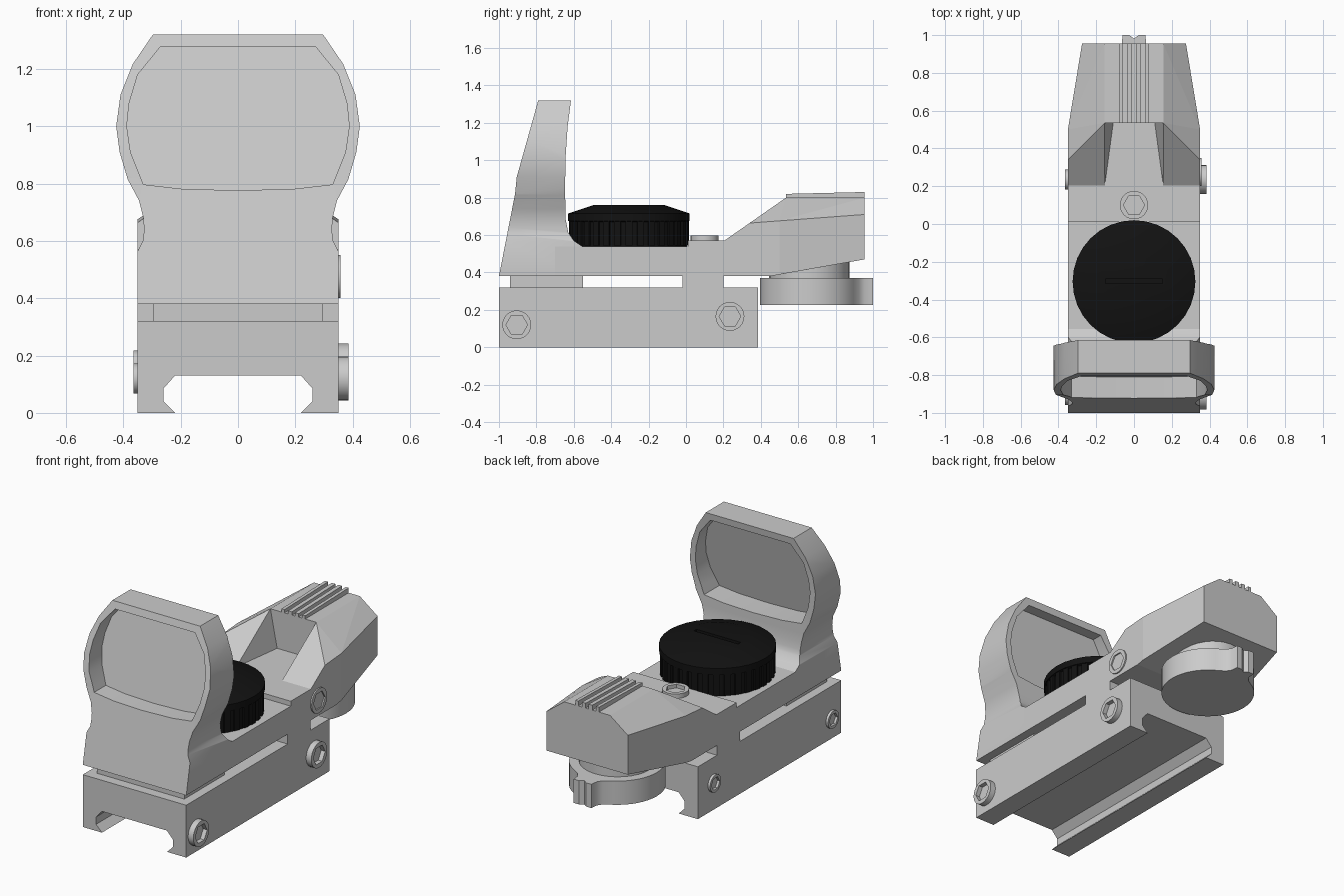
import bpy, bmesh
from math import sin, cos, pi, radians

if "Cube" in bpy.data.objects:
    bpy.data.objects.remove(bpy.data.objects["Cube"])


def finish(name, bm, angle=0):
    bmesh.ops.recalc_face_normals(bm, faces=bm.faces)
    me = bpy.data.meshes.new(name)
    bm.to_mesh(me)
    bm.free()
    ob = bpy.data.objects.new(name, me)
    bpy.context.collection.objects.link(ob)
    if angle:
        smooth(ob, angle)
    return ob


def smooth(ob, angle=30):
    ob.data.shade_smooth()
    ob.data.set_sharp_from_angle(angle=radians(angle))


def prism(name, pts, axis, a, b, angle=0):
    """Extrude a 2D outline along an axis from a to b."""
    place = {'x': lambda p: (a, p[0], p[1]), 'y': lambda p: (p[0], a, p[1]),
             'z': lambda p: (p[0], p[1], a)}[axis]
    bm = bmesh.new()
    f = bm.faces.new([bm.verts.new(place(p)) for p in pts])
    ext = bmesh.ops.extrude_face_region(bm, geom=[f])['geom']
    step = [0, 0, 0]
    step['xyz'.index(axis)] = b - a
    bmesh.ops.translate(bm, vec=step, verts=[v for v in ext if isinstance(v, bmesh.types.BMVert)])
    return finish(name, bm, angle)


def box(name, x0, x1, y0, y1, z0, z1):
    return prism(name, [(x0, y0), (x1, y0), (x1, y1), (x0, y1)], 'z', z0, z1)


def hull(name, half):
    """Convex solid from points mirrored in x."""
    bm = bmesh.new()
    for x, y, z in half:
        bm.verts.new((x, y, z))
        bm.verts.new((-x, y, z))
    bmesh.ops.convex_hull(bm, input=bm.verts[:])
    bmesh.ops.dissolve_limit(bm, angle_limit=radians(1), verts=bm.verts[:], edges=bm.edges[:])
    return finish(name, bm)


def boolean(ob, tool, op='DIFFERENCE'):
    m = ob.modifiers.new('cut', 'BOOLEAN')
    m.object, m.operation, m.solver = tool, op, 'EXACT'
    dg = bpy.context.evaluated_depsgraph_get()
    me = bpy.data.meshes.new_from_object(ob.evaluated_get(dg))
    ob.modifiers.clear()
    ob.data = me
    bpy.data.objects.remove(tool)


def ring(r, n, cx=0, cy=0):
    return [(cx + r * cos(2 * pi * i / n), cy + r * sin(2 * pi * i / n)) for i in range(n)]


def mirrored(half):
    return half + [(-x, z) for x, z in reversed(half) if x > 1e-6]


def lathe(name, prof, n, loc):
    """Stack of rings (r, z) closed at both ends."""
    bm = bmesh.new()
    rows = [[bm.verts.new((loc[0] + x, loc[1] + y, z)) for x, y in ring(r, n)] for r, z in prof]
    for lo, hi in zip(rows, rows[1:]):
        for i in range(n):
            bm.faces.new((lo[i], lo[(i + 1) % n], hi[(i + 1) % n], hi[i]))
    bm.faces.new(rows[0])
    bm.faces.new(rows[-1])
    return finish(name, bm, 30)


def screw(name, axis, u, v, r, a, b):
    """Round screw head with a hex socket; b is the outer face."""
    ob = prism(name, ring(r, 24, u, v), axis, a, b)
    d = (b - a) * 0.6
    boolean(ob, prism('socket', ring(r * 0.75, 6, u, v), axis, b - d, b + d))
    smooth(ob)


# Rail clamp with undercut channel
prism('rail_base', mirrored([(.22, .13), (.26, .085), (.26, .04), (.22, 0), (.35, 0), (.35, .32)]),
      'y', -1, .385)
box('front_spacer', -.295, .295, -.94, -.55, .31, .39)
box('rear_spacer', -.35, .35, -.02, .2, .31, .385)

# Deck with a small step
prism('deck', [(-.7, .38), (.21, .38), (.21, .57), (.01, .57), (.01, .54), (-.7, .54)], 'x', -.35, .35)

# Hood: side profile crossed with front outline, then window cut out
side = [(-1, .38), (-.55, .38), (-.555, .54), (-.6, .57), (-.63, .615), (-.643, .68), (-.647, .85),
        (-.643, 1.03), (-.633, 1.18), (-.615, 1.32), (-.79, 1.32), (-.905, .91), (-.914, .82)]
front = mirrored([(.35, .37), (.35, .565), (.33, .605), (.328, .64), (.33, .68), (.345, .74),
                  (.385, .815), (.413, .91), (.425, 1.0), (.41, 1.11), (.367, 1.217), (.29, 1.33)])
window = mirrored([(0, .776), (.2, .782), (.33, .797), (.375, .91), (.388, 1.0), (.38, 1.08),
                   (.35, 1.18), (.27, 1.278)])
hood = prism('hood', side, 'x', -.5, .5)
boolean(hood, prism('outline', front, 'y', -1.1, -.5), 'INTERSECT')
boolean(hood, prism('opening', window, 'y', -1.1, -.5))
smooth(hood)

# Leaning glass pane
lens = prism('lens', window, 'y', 0, .012)
for v in lens.data.vertices:
    v.co.y += -.81 + (v.co.z - .776) * .22

# Rear housing with a light channel
rear = hull('rear_housing', [
    (.35, .205, .38), (.35, .45, .38), (.35, .5, .389), (.275, .955, .47), (.35, .205, .57),
    (.35, .34, .664), (.155, .535, .80), (.155, .955, .80), (.275, .955, .71), (.35, .5, .676)])
boolean(rear, hull('channel', [(.11, .535, .57), (.169, .1, .57), (.234, .1, .9), (.175, .535, .9)]))
for x0, x1 in ((-.08, -.06), (-.035, -.01), (.01, .035), (.06, .08)):
    prism('top_rib', [(.535, .79), (.955, .79), (.955, .83), (.535, .82)], 'x', x0, x1)

# Selector knob under the housing, with a notched tab at the back
lathe('knob_neck', [(.215, .36), (.215, .47)], 32, (0, .66))
arc = [(.268 * sin(t), .663 - .268 * cos(t)) for t in (pi * i / 24 for i in range(21))]
prism('knob', mirrored(arc + [(.085, .925), (.065, .955), (.06, 1.0), (.025, 1.0), (0, .982)]),
      'z', .225, .37, 30)

# Black battery cap with knurled rim and coin slot
black = bpy.data.materials.new('black')
black.diffuse_color = (.006, .006, .006, 1)
black.use_nodes = True
black.node_tree.nodes["Principled BSDF"].inputs["Base Color"].default_value = black.diffuse_color
cap = lathe('battery_cap', [(.31, .53), (.31, .67), (.325, .675), (.325, .715), (.19, .76)],
            32, (0, -.305))
boolean(cap, box('slot', -.15, .15, -.315, -.29, .745, .8))
smooth(cap)
cap.data.materials.clear()
cap.data.materials.append(black)
for i in range(32):
    t = 2 * pi * i / 32
    grip = box('cap_grip', .29, .32, -.018, .018, .545, .68)
    grip.location = (0, -.305, 0)
    grip.rotation_euler.z = t
    grip.data.materials.append(black)

# Hex screws on both sides and on top
for y, z in ((-.905, .12), (.235, .165)):
    screw('right_screw', 'x', y, z, .077, .34, .385)
    screw('left_screw', 'x', y, z, .053, -.34, -.365)
screw('adjuster_side', 'x', .275, .475, .075, .34, .358)
screw('adjuster_top', 'z', 0, .1, .075, .56, .597)
